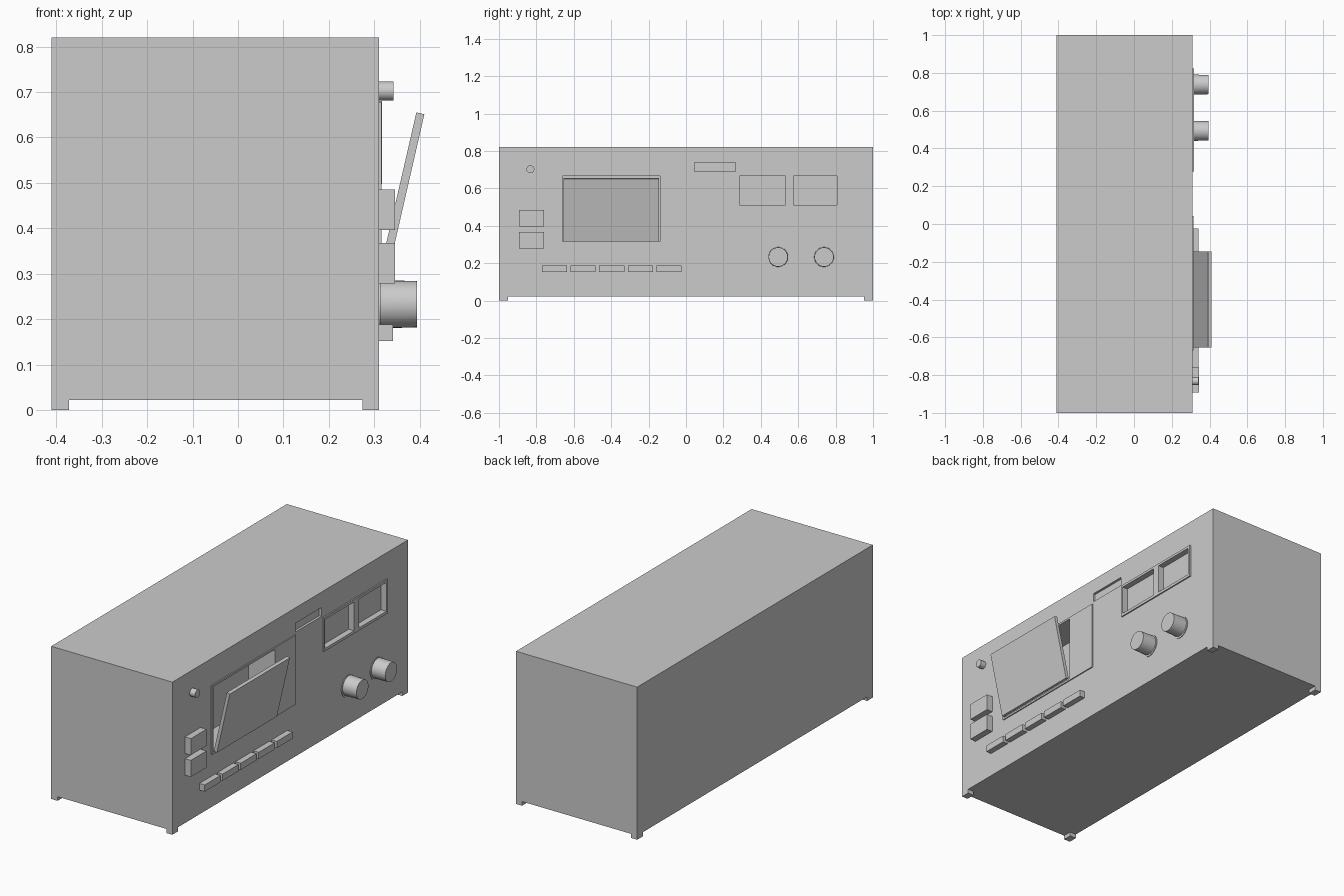
import bpy, bmesh, math
from mathutils import Matrix, Vector

if "Cube" in bpy.data.objects:
    bpy.data.objects.remove(bpy.data.objects["Cube"])

FACE = 0.31  # x of the control face


def finish(name, bm):
    mesh = bpy.data.meshes.new(name)
    bmesh.ops.recalc_face_normals(bm, faces=bm.faces)
    bm.to_mesh(mesh)
    bm.free()
    ob = bpy.data.objects.new(name, mesh)
    bpy.context.collection.objects.link(ob)
    return ob


def box(name, x, y, z):
    """Box from (min, max) ranges."""
    bm = bmesh.new()
    size = [b - a for a, b in (x, y, z)]
    mid = [(a + b) / 2 for a, b in (x, y, z)]
    bmesh.ops.create_cube(bm, size=1, matrix=Matrix.Translation(mid) @ Matrix.Diagonal((*size, 1)))
    return finish(name, bm)


def dial(name, y, z, r, x1, r_tip=None):
    """Cylinder standing out of the control face."""
    x0 = FACE - 0.002
    bm = bmesh.new()
    m = Matrix.Translation(((x0 + x1) / 2, y, z)) @ Matrix.Rotation(math.pi / 2, 4, 'Y')
    bmesh.ops.create_cone(bm, cap_ends=True, segments=32, radius1=r, radius2=r_tip or r,
                          depth=x1 - x0, matrix=m)
    ob = finish(name, bm)
    bpy.context.view_layer.objects.active = ob
    ob.select_set(True)
    bpy.ops.object.shade_smooth_by_angle(angle=math.radians(40))
    ob.select_set(False)
    return ob


def cut(cutter, *targets):
    cutter.hide_render = True
    cutter.display_type = 'WIRE'
    for ob in targets:
        mod = ob.modifiers.new(cutter.name, 'BOOLEAN')
        mod.operation = 'DIFFERENCE'
        mod.solver = 'EXACT'
        mod.object = cutter


# Cabinet and corner feet
cabinet = box("cabinet", (-0.41, FACE), (-1, 1), (0.022, 0.82))
for i, x in enumerate(((-0.41, -0.372), (0.274, FACE))):
    for j, y in enumerate(((-1, -0.952), (0.952, 1))):
        box(f"foot_{i}{j}", x, y, (0, 0.023))

# Raised trim plates around the tape bay and the meters
bay_plate = box("tape_bay_plate", (FACE - 0.003, 0.316), (-0.67, 0.042), (0.305, 0.677))
meter_plate = box("meter_plate", (FACE - 0.003, 0.317), (0.277, 0.822), (0.497, 0.68))

# Recesses: tape bay, two meter windows, counter window
cut(box("tape_bay_cutter", (0.16, 0.5), (-0.66, -0.138), (0.315, 0.667)), cabinet, bay_plate)
for n, y in (("left", (0.287, 0.533)), ("right", (0.574, 0.807))):
    cut(box(f"{n}_meter_cutter", (0.285, 0.5), y, (0.512, 0.667)), cabinet, meter_plate)
cut(box("counter_cutter", (0.297, 0.5), (0.045, 0.265), (0.69, 0.737)), cabinet)

# Tilted tape door, extruded from its side profile
bm = bmesh.new()
profile = [(0.315, 0.319), (0.333, 0.315), (0.41, 0.651), (0.3925, 0.655)]
face = bm.faces.new([bm.verts.new((x, -0.655, z)) for x, z in profile])
side = bmesh.ops.extrude_face_region(bm, geom=[face])["geom"]
bmesh.ops.translate(bm, vec=Vector((0, 0.51, 0)),
                    verts=[v for v in side if isinstance(v, bmesh.types.BMVert)])
finish("tape_door", bm)

# Transport keys and square buttons
for i in range(5):
    y = -0.77 + i * 0.153
    box(f"transport_key_{i + 1}", (FACE - 0.002, 0.341), (y, y + 0.134), (0.152, 0.188))
for n, z in (("upper", (0.396, 0.485)), ("lower", (0.279, 0.368))):
    box(f"{n}_button", (FACE - 0.002, 0.345), (-0.893, -0.76), z)

# Power button, level knobs and their collars
dial("power_button", -0.832, 0.702, 0.021, 0.342)
for n, y in (("left", 0.493), ("right", 0.738)):
    dial(f"{n}_knob", y, 0.233, 0.053, 0.394, 0.051)
    dial(f"{n}_knob_collar", y, 0.23, 0.06, 0.3135)
